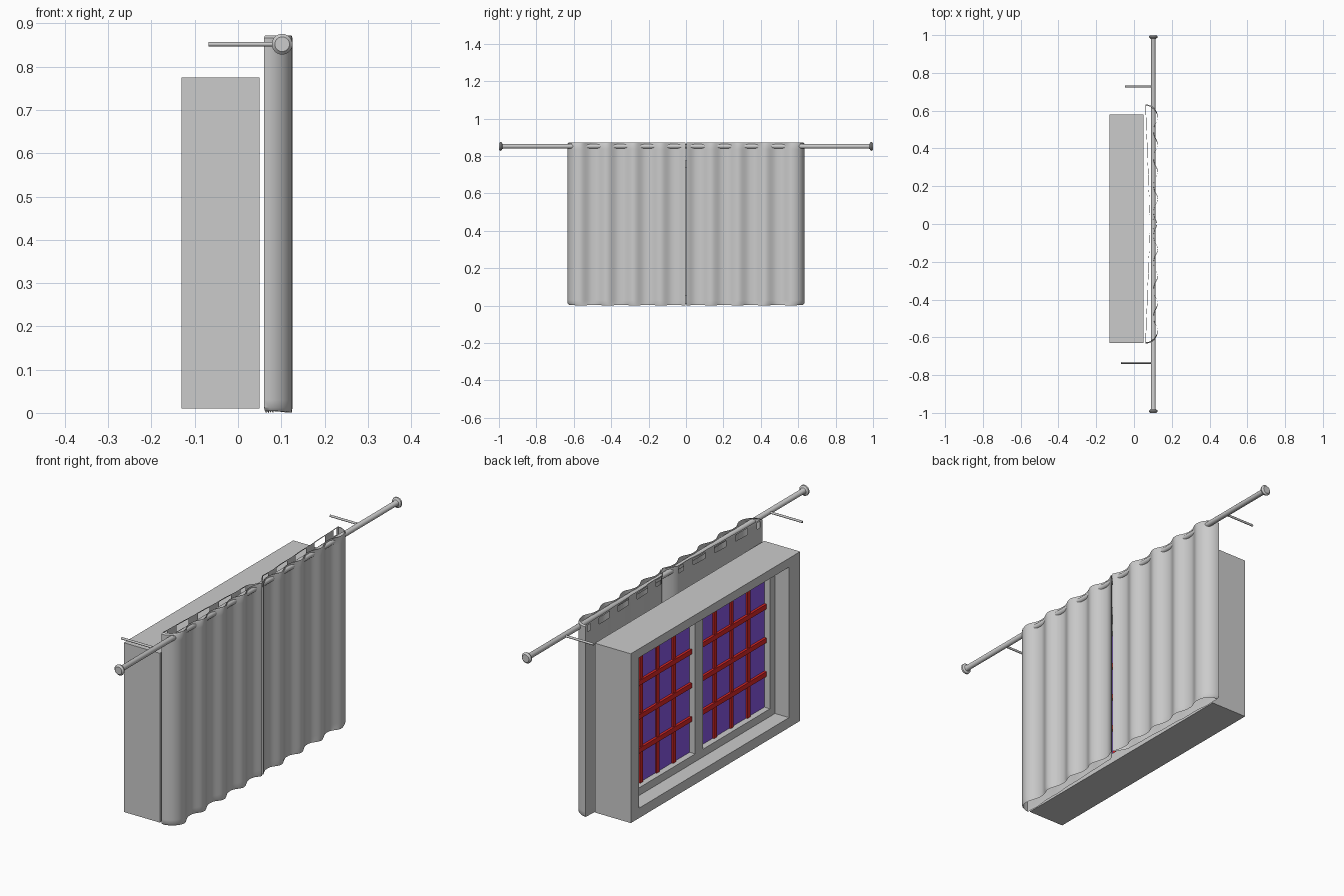
import bpy, bmesh, math
from mathutils import Matrix

if "Cube" in bpy.data.objects:
    bpy.data.objects.remove(bpy.data.objects["Cube"])


def material(name, rgb):
    m = bpy.data.materials.new(name)
    m.diffuse_color = (*rgb, 1)
    m.use_nodes = True
    m.node_tree.nodes["Principled BSDF"].inputs["Base Color"].default_value = m.diffuse_color
    return m


glass_mat = material("glass_blue", (0.25, 0.1, 0.8))
bar_mat = material("bar_red", (0.7, 0.02, 0.02))


def finish(name, bm, mat=None, smooth=False):
    bmesh.ops.recalc_face_normals(bm, faces=bm.faces)
    me = bpy.data.meshes.new(name)
    bm.to_mesh(me)
    bm.free()
    ob = bpy.data.objects.new(name, me)
    bpy.context.collection.objects.link(ob)
    if mat:
        me.materials.append(mat)
    if smooth:
        bpy.ops.object.select_all(action='DESELECT')
        ob.select_set(True)
        bpy.context.view_layer.objects.active = ob
        bpy.ops.object.shade_smooth_by_angle(angle=math.radians(40))
    return ob


def box(name, x, y, z, mat=None):
    bm = bmesh.new()
    size = [b - a for a, b in (x, y, z)]
    mid = [(a + b) / 2 for a, b in (x, y, z)]
    bmesh.ops.create_cube(bm, size=1, matrix=Matrix.Translation(mid) @ Matrix.Diagonal((*size, 1)))
    return finish(name, bm, mat)


def ring(name, x, outer, inner):
    """Rectangular frame in the YZ plane; outer / inner = (y0, y1, z0, z1)."""
    bm = bmesh.new()
    loops = []
    for px, r in ((x[0], outer), (x[1], outer), (x[1], inner), (x[0], inner)):
        y0, y1, z0, z1 = r
        loops.append([bm.verts.new((px, a, b)) for a, b in ((y0, z0), (y1, z0), (y1, z1), (y0, z1))])
    for k in range(4):
        a, b = loops[k], loops[(k + 1) % 4]
        for i in range(4):
            j = (i + 1) % 4
            bm.faces.new((a[i], a[j], b[j], b[i]))
    return finish(name, bm)


# Window casing, sash and centre mullion
opening = (-0.55, 0.523, 0.055, 0.735)
pane_area = (-0.514, 0.49, 0.09, 0.70)
ring("window_casing", (-0.13, 0.05), (-0.63, 0.58, 0.01, 0.775), opening)
ring("window_sash", (-0.06, 0.0), opening, pane_area)
box("window_mullion", (-0.06, 0.0), (-0.034, 0.02), (0.09, 0.70))

# Glass panes with a four by four grid of glazing bars
for side, y0, y1 in (("right", -0.514, -0.034), ("left", 0.02, 0.49)):
    z0, z1 = 0.09, 0.70
    box(f"glass_{side}", (-0.032, -0.026), (y0, y1), (z0, z1), glass_mat)
    for i in (1, 2, 3):
        y = y0 + (y1 - y0) * i / 4
        z = z0 + (z1 - z0) * i / 4
        box(f"vertical_bar_{side}_{i}", (-0.039, -0.019), (y - 0.01, y + 0.01), (z0, z1), bar_mat)
        box(f"cross_bar_{side}_{i}", (-0.043, -0.015), (y0, y1), (z - 0.011, z + 0.011), bar_mat)

# Curtain rod with flared end caps, turned around the y axis
ROD_X, ROD_Z = 0.102, 0.852
half = [(0.012, 0.975), (0.014, 0.982), (0.023, 0.987), (0.024, 0.993), (0.017, 1.0), (0.0005, 1.0)]
profile = [(r, -y) for r, y in reversed(half)] + half
bm = bmesh.new()
N = 24
rows = [[bm.verts.new((ROD_X + r * math.cos(2 * math.pi * i / N), y,
                       ROD_Z + r * math.sin(2 * math.pi * i / N))) for i in range(N)]
        for r, y in profile]
for a, b in zip(rows, rows[1:]):
    for i in range(N):
        bm.faces.new((a[i], a[(i + 1) % N], b[(i + 1) % N], b[i]))
bm.faces.new(rows[0])
bm.faces.new(rows[-1])
finish("curtain_rod", bm, smooth=True)

# Wall brackets
for side, y, x0 in (("left", 0.727, -0.048), ("right", -0.735, -0.068)):
    bm = bmesh.new()
    m = Matrix.Translation(((x0 + ROD_X) / 2, y, ROD_Z)) @ Matrix.Rotation(math.pi / 2, 4, 'Y')
    bmesh.ops.create_cone(bm, segments=12, radius1=0.005, radius2=0.005,
                          depth=ROD_X - x0, cap_ends=True, matrix=m)
    finish(f"rod_bracket_{side}", bm, smooth=True)

# Curtain: hollow pleated loop, pleated front sheet woven on the rod, mirrored to both sides
PITCH, FIRST = 0.144, 0.135


def wave(y):
    return (0.5 + 0.5 * math.cos(2 * math.pi * (y - FIRST) / PITCH)) ** 1.3


loop = []
for i in range(91):                                   # pleated front
    y = 0.004 + (0.567 - 0.004) * i / 90
    loop.append((0.104 + 0.022 * wave(y), y))
for i in range(1, 9):                                 # rounded outer edge
    a = math.pi / 2 * i / 8
    loop.append((0.060 + 0.066 * math.cos(a), 0.567 + 0.066 * math.sin(a)))
for i in range(1, 81):                                # slanted back
    y = 0.63 - (0.63 - 0.055) * i / 80
    loop.append((0.060 + 0.022 * i / 80 + 0.004 * (wave(y) - 0.3) * i / 80, y))
loop += [(0.094, 0.035), (0.108, 0.018)]

heights = [0.004, 0.012, 0.03, 0.2, 0.4, 0.6, 0.78, 0.838, 0.866, 0.872]
bm = bmesh.new()
rows = []
for k, z in enumerate(heights):
    s = 0.93 if k in (0, len(heights) - 1) else 1.0   # softened hems
    rows.append([bm.verts.new((0.095 + (x - 0.095) * s, y - (1 - s) * 0.1 * y / 0.63,
                               z - (0.004 * wave(y) if k == 0 else 0))) for x, y in loop])
n = len(loop)
for k in range(len(rows) - 1):
    for i in range(n):
        j = (i + 1) % n
        y = loop[i][1]
        # rod slots in the back sheet
        if heights[k] == 0.838 and 99 < i < n - 4 and wave(y) < 0.45:
            continue
        bm.faces.new((rows[k][i], rows[k][j], rows[k + 1][j], rows[k + 1][i]))
curtain = finish("curtains", bm, smooth=True)
mod = curtain.modifiers.new("mirror", 'MIRROR')
mod.use_axis = (False, True, False)
mod.use_mirror_merge = False
